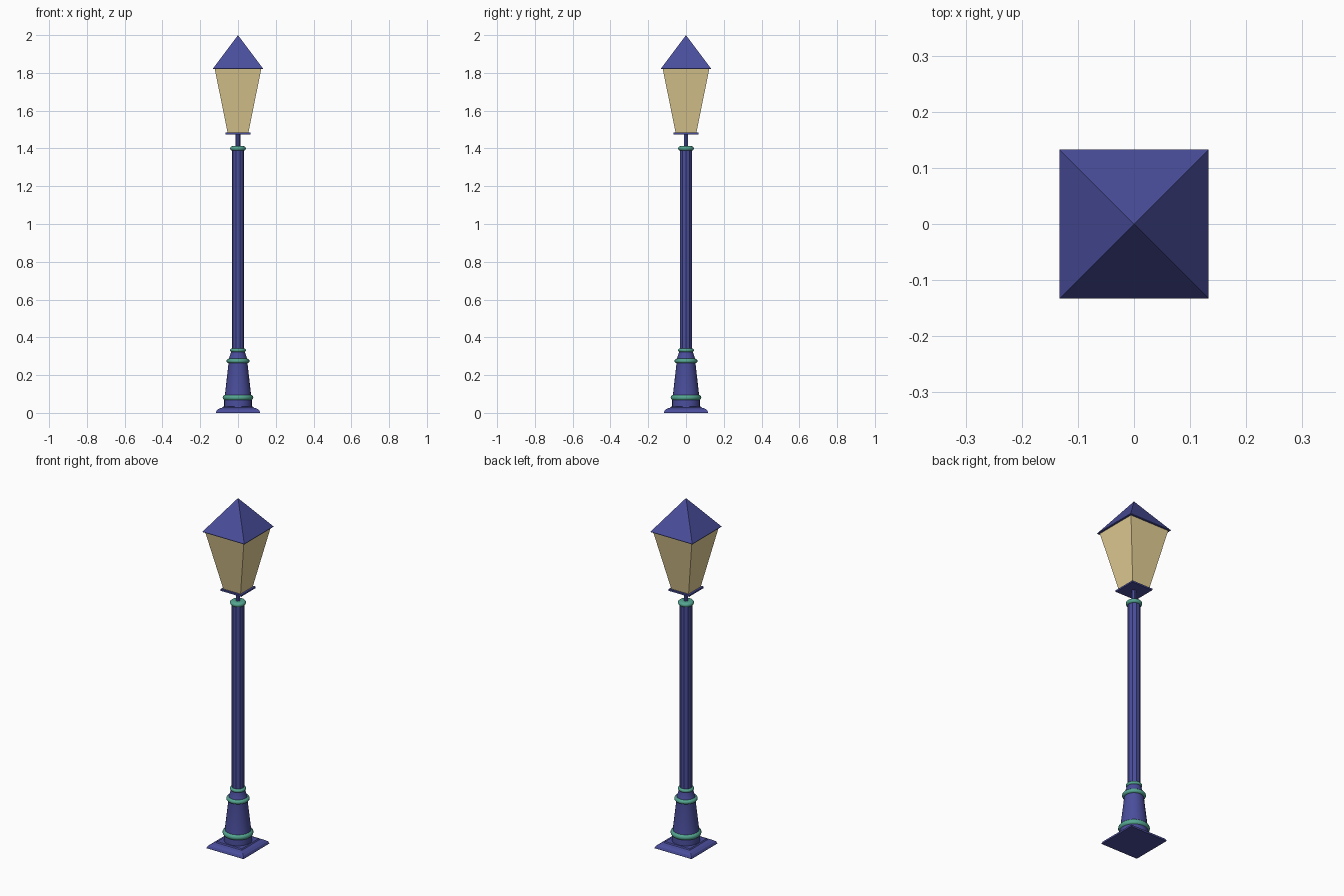
import bpy, bmesh, math

if "Cube" in bpy.data.objects:
    bpy.data.objects.remove(bpy.data.objects["Cube"])


def material(name, rgb):
    m = bpy.data.materials.new(name)
    m.diffuse_color = (*rgb, 1)
    m.use_nodes = True
    m.node_tree.nodes["Principled BSDF"].inputs["Base Color"].default_value = m.diffuse_color
    return m


BLUE = material("blue_paint", (0.068, 0.075, 0.325))
GREEN = material("green_trim", (0.09, 0.38, 0.285))
GLASS = material("warm_glass", (0.767, 0.62, 0.296))


def lathe(name, profile, sides, mat, start=0.0, smooth=True):
    """Closed solid from (radius, z) points; radius 0 makes an apex."""
    bm = bmesh.new()
    rings = []
    for r, z in profile:
        count = 1 if r == 0 else sides
        rings.append([bm.verts.new((r * math.cos(start + math.tau * i / sides),
                                    r * math.sin(start + math.tau * i / sides), z))
                      for i in range(count)])
    for a, b in zip(rings, rings[1:]):
        for i in range(sides):
            j = (i + 1) % sides
            if len(b) == 1:
                bm.faces.new((a[i], a[j], b[0]))
            else:
                bm.faces.new((a[i], a[j], b[j], b[i]))
    bm.faces.new(rings[0][::-1])
    if len(rings[-1]) > 1:
        bm.faces.new(rings[-1])
    mesh = bpy.data.meshes.new(name)
    bm.to_mesh(mesh)
    bm.free()
    mesh.materials.append(mat)
    ob = bpy.data.objects.new(name, mesh)
    bpy.context.collection.objects.link(ob)
    if smooth:
        bpy.ops.object.select_all(action='DESELECT')
        ob.select_set(True)
        bpy.context.view_layer.objects.active = ob
        bpy.ops.object.shade_smooth_by_angle(angle=math.radians(35))
    return ob


def square(name, profile, mat):
    """Four-sided solid from (half width, z) points."""
    root2 = math.sqrt(2)
    return lathe(name, [(w * root2, z) for w, z in profile], 4, mat,
                 math.pi / 4, smooth=False)


def ring(name, radius, z, half_height):
    """Rounded trim band around the post."""
    prof = []
    for i in range(7):
        a = math.pi * (i / 6 - 0.5)
        prof.append((radius - half_height * (1 - math.cos(a)),
                     z + half_height * math.sin(a)))
    lathe(name, prof, 24, GREEN)


# Square foot with curved shoulder
square("foot", [(0.117, 0), (0.117, 0.004), (0.112, 0.014), (0.100, 0.023),
                (0.082, 0.028), (0.078, 0.034)], BLUE)

# Round pedestal
lathe("pedestal", [(0.073, 0.028), (0.073, 0.07), (0.070, 0.09), (0.050, 0.265),
                   (0.051, 0.28), (0.046, 0.295), (0.036, 0.325), (0.036, 0.335)],
      24, BLUE)

# Trim bands
ring("lower_band", 0.081, 0.081, 0.016)
ring("middle_band", 0.061, 0.275, 0.012)
ring("upper_band", 0.042, 0.332, 0.010)
ring("top_band", 0.042, 1.40, 0.012)

# Faceted pole and the thin stem carrying the lantern
lathe("pole", [(0.033, 0.33), (0.033, 1.40)], 10, BLUE, smooth=False)
lathe("lantern_stem", [(0.012, 1.40), (0.012, 1.478)], 6, BLUE, smooth=False)

# Lantern
square("lantern_plate", [(0.066, 1.475), (0.066, 1.484)], BLUE)
square("lantern_glass", [(0.055, 1.484), (0.123, 1.820)], GLASS)
square("lantern_roof", [(0.133, 1.820), (0.133, 1.822), (0, 2.0)], BLUE)
